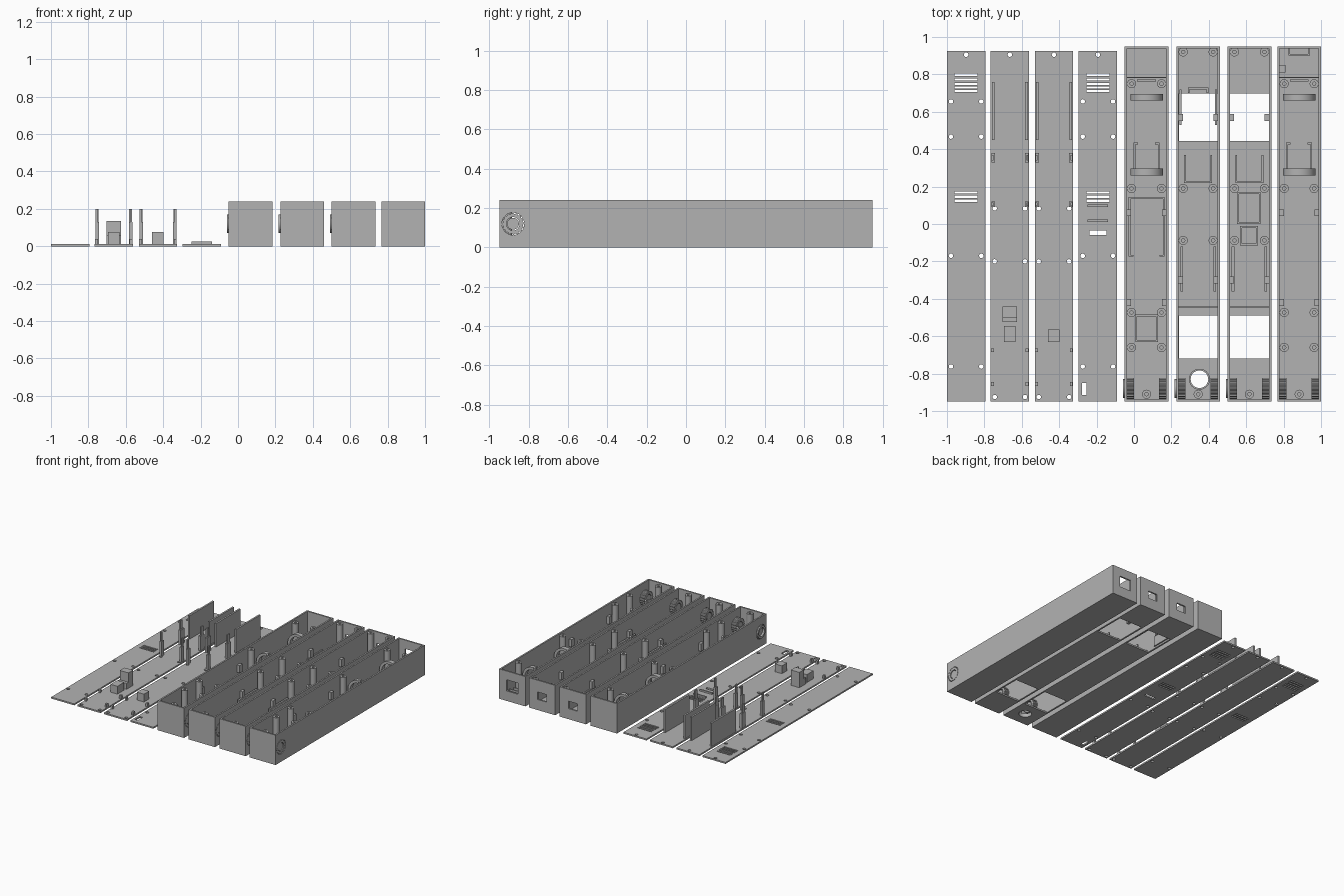
import bpy, bmesh, math
from mathutils import Matrix, Vector

if "Cube" in bpy.data.objects:
    bpy.data.objects.remove(bpy.data.objects["Cube"])

grey = bpy.data.materials.new("mid grey")
grey.diffuse_color = (0.45, 0.45, 0.45, 1)
grey.use_nodes = True
grey.node_tree.nodes["Principled BSDF"].inputs["Base Color"].default_value = grey.diffuse_color

FLOOR = WALL = 0.0125
WIDTH, HALF, TOP = 0.234, 0.95, 0.24
BOSS_TOP = TOP - 0.012


def block(bm, x0, x1, y0, y1, z0, z1):
    m = Matrix.Translation(((x0 + x1) / 2, (y0 + y1) / 2, (z0 + z1) / 2))
    bmesh.ops.create_cube(bm, size=1, matrix=m @ Matrix.Diagonal((x1 - x0, y1 - y0, z1 - z0, 1)))


def rod(bm, c, r, length, axis='Z', n=24):
    rot = {'Z': Matrix(), 'X': Matrix.Rotation(math.pi / 2, 4, 'Y'),
           'Y': Matrix.Rotation(math.pi / 2, 4, 'X')}[axis]
    bmesh.ops.create_cone(bm, cap_ends=True, segments=n, radius1=r, radius2=r,
                          depth=length, matrix=Matrix.Translation(c) @ rot)


def tube(bm, c, ro, ri, length, axis='Z', n=24, teeth=0):
    """Hollow cylinder centred on c, optionally with notches on its outer rim."""
    rot = {'Z': Matrix(), 'X': Matrix.Rotation(math.pi / 2, 4, 'Y'),
           'Y': Matrix.Rotation(math.pi / 2, 4, 'X')}[axis]
    m = Matrix.Translation(c) @ rot
    rings = []
    for i in range(n):
        a = 2 * math.pi * i / n
        out = ro - (teeth if i % 4 > 1 else 0)
        rings.append([bm.verts.new(m @ Vector((r * math.cos(a), r * math.sin(a), z)))
                      for r, z in ((out, -length / 2), (out, length / 2),
                                   (ri, length / 2), (ri, -length / 2))])
    for i in range(n):
        a, b = rings[i], rings[(i + 1) % n]
        for k in range(4):
            j = (k + 1) % 4
            bm.faces.new((a[k], b[k], b[j], a[j]))


def frame(bm, x0, x1, y0, y1, z1, sides="LRFB", t=0.01):
    """Low ribs standing on the floor along the chosen sides of a rectangle."""
    z0 = FLOOR - 0.002
    if "L" in sides: block(bm, x0, x0 + t, y0, y1, z0, z1)
    if "R" in sides: block(bm, x1 - t, x1, y0, y1, z0, z1)
    if "F" in sides: block(bm, x0, x1, y0, y0 + t, z0, z1)
    if "B" in sides: block(bm, x0, x1, y1 - t, y1, z0, z1)


def finish(name, bm, x=0, smooth=False):
    bmesh.ops.recalc_face_normals(bm, faces=bm.faces)
    me = bpy.data.meshes.new(name)
    bm.to_mesh(me)
    bm.free()
    me.materials.append(grey)
    ob = bpy.data.objects.new(name, me)
    ob.location.x = x
    bpy.context.collection.objects.link(ob)
    if smooth:
        bpy.ops.object.select_all(action='DESELECT')
        ob.select_set(True)
        bpy.context.view_layer.objects.active = ob
        bpy.ops.object.shade_smooth_by_angle(angle=math.radians(30))
    return ob


def cut(ob, cutter_bm):
    cutter = finish("cutter", cutter_bm, ob.location.x)
    mod = ob.modifiers.new("cut", 'BOOLEAN')
    mod.operation, mod.solver, mod.object = 'DIFFERENCE', 'EXACT', cutter
    bpy.context.view_layer.update()
    old = ob.data
    new = bpy.data.meshes.new_from_object(ob.evaluated_get(bpy.context.evaluated_depsgraph_get()))
    ob.modifiers.clear()
    ob.data = new
    bpy.data.meshes.remove(old)
    bpy.data.objects.remove(cutter)


# ---------- four open cases ----------
W = WIDTH / 2
DIAL_Y, DIAL_Z = -0.88, 0.12
outer_rows = (0.75, 0.19, -0.473, -0.66)
inner_rows = (0.92, 0.19, -0.088)
for i, cx in enumerate((0.067, 0.343, 0.617, 0.883)):
    tag = "case_%d_" % (i + 1)
    middle = i in (1, 2)

    # shell with cavity, openings and dial holes
    bm = bmesh.new()
    block(bm, -W, W, -HALF, HALF, 0, TOP)
    shell = finish(tag + "shell", bm, cx)
    bm = bmesh.new()
    block(bm, -W + WALL, W - WALL, -HALF + WALL, HALF - WALL, FLOOR, TOP + 0.1)
    cut(shell, bm)
    bm = bmesh.new()
    for s in (-1, 1):
        rod(bm, (s * W, DIAL_Y, DIAL_Z), 0.057, 0.05, 'X', 32)
    if middle:
        edge = W - WALL - 0.001
        block(bm, -edge, edge, 0.445, 0.697, -0.05, 0.05)
        block(bm, -edge, edge, -0.72, -0.49, -0.05, 0.05)
        block(bm, -0.04, 0.04, HALF - 0.04, HALF + 0.05, 0.085, 0.145)
    if i == 1:
        rod(bm, (0.007, -0.83, 0), 0.047, 0.1, 'Z', 32)
    if i == 3:
        block(bm, -0.05, 0.05, HALF - 0.04, HALF + 0.05, 0.08, 0.17)
    cut(shell, bm)

    # screw bosses with webs to the side walls
    bm = bmesh.new()
    h = BOSS_TOP - FLOOR + 0.002
    zc = FLOOR - 0.002 + h / 2
    for y in inner_rows if middle else outer_rows:
        for s in (-1, 1):
            tube(bm, (s * 0.08, y, zc), 0.024, 0.009, h)
            xs = sorted((s * 0.1, s * (W - 0.005)))
            block(bm, xs[0], xs[1], y - 0.005, y + 0.005, FLOOR - 0.002, BOSS_TOP)
    tube(bm, (0, -0.91, zc), 0.024, 0.009, h)
    finish(tag + "screw_bosses", bm, cx, True)

    # toothed dials in both side walls, the left one standing proud
    bm = bmesh.new()
    for s in (-1, 1):
        tube(bm, (s * (W - 0.025), DIAL_Y, DIAL_Z), 0.056, 0.034, 0.05, 'X', 64, 0.005)
        rod(bm, (s * (W - 0.027), DIAL_Y, DIAL_Z), 0.03, 0.045, 'X')
    if i < 3:
        tube(bm, (-W - 0.002, DIAL_Y, DIAL_Z), 0.05, 0.034, 0.014, 'X', 48)
    finish(tag + "dials", bm, cx, True)

    # ribs, cradles and clips
    bm = bmesh.new()
    if not middle:
        for y in (0.678, 0.278):
            tube(bm, (0, y, 0.098), 0.087, 0.066, 0.036, 'Y', 40)
        frame(bm, -0.07, 0.07, 0.28, 0.435, 0.09, "LR")
        for s in (-1, 1):
            xs = sorted((s * 0.07, s * 0.045))
            block(bm, xs[0], xs[1], 0.425, 0.435, FLOOR - 0.002, 0.09)
        block(bm, -W + 0.01, W - 0.01, 0.78, 0.786, FLOOR - 0.002, 0.03)
        frame(bm, -0.05, 0.05, 0.765, 0.773, 0.1, "B")
    if i == 0:
        frame(bm, -0.097, 0.097, -0.175, 0.145, 0.06, "LRB")
        for s in (-1, 1):
            xs = sorted((s * 0.097, s * 0.07))
            block(bm, xs[0], xs[1], -0.175, -0.165, FLOOR - 0.002, 0.06)
        frame(bm, -0.06, 0.06, -0.63, -0.485, 0.03)
    if middle:
        frame(bm, -0.075, 0.075, 0.22, 0.37, 0.09, "LRF")
        frame(bm, -0.095, 0.095, -0.36, -0.12, 0.1, "LR", 0.014)
        block(bm, -W + 0.01, W - 0.01, -0.45, -0.442, FLOOR - 0.002, 0.022)
    if i == 1:
        frame(bm, -0.1, 0.1, 0.53, 0.72, 0.09, "LR")
        frame(bm, -0.055, 0.055, 0.70, 0.73, 0.04, "LRB")
        tube(bm, (0.007, -0.83, 0.02), 0.056, 0.047, 0.02, 'Z', 32)
    if i == 2:
        frame(bm, -0.065, 0.06, 0.0, 0.17, 0.05)
        frame(bm, -0.05, 0.045, -0.115, -0.012, 0.03)
    if i == 3:
        frame(bm, -0.058, 0.058, 0.9, 0.945, 0.08, "LRF")
        block(bm, -W + 0.005, -W + 0.045, 0.81, 0.85, FLOOR - 0.002, 0.06)
    for y in ((0.57, -0.30) if middle else (-0.42, 0.06)):
        for s in (-1, 1):
            xs = sorted((s * (W - 0.005), s * (W - 0.035)))
            block(bm, xs[0], xs[1], y - 0.018, y + 0.018, 0.09, 0.15)
    finish(tag + "ribs", bm, cx, True)

# ---------- four lids ----------
LW, T = 0.1025, 0.012
for i, cx in enumerate((-0.8975, -0.664, -0.428, -0.193)):
    tag = "lid_%d_" % (i + 1)
    middle = i in (1, 2)
    bm = bmesh.new()
    block(bm, -LW, LW, -0.948, 0.925, 0, T)
    lid = finish(tag + "plate", bm, cx)

    # screw holes, vent slots and connector slots
    bm = bmesh.new()
    rod(bm, (0, 0.905, 0), 0.012, 0.1, n=16)
    for y in (0.083, -0.2, -0.925) if middle else (0.655, 0.467, -0.17, -0.762):
        for s in (-1, 1):
            rod(bm, (s * 0.081, y, 0), 0.012, 0.1, n=16)
    if not middle:
        for y in (0.798, 0.773, 0.748, 0.73, 0.711, 0.168, 0.146, 0.124):
            block(bm, -0.062, 0.062, y - 0.006, y + 0.006, -0.05, 0.05)
    if i == 3:
        block(bm, -0.045, 0.045, -0.058, -0.036, -0.05, 0.05)
        block(bm, -0.085, -0.06, -0.915, -0.85, -0.05, 0.05)
    cut(lid, bm)

    bm = bmesh.new()
    z0 = T - 0.002
    if middle:
        for s in (-1, 1):
            # tall side rails, clip posts and small end tabs
            for x0, x1, y0, y1, z1 in ((0.082, 0.096, 0.45, 0.76, 0.2),
                                       (0.08, 0.099, 0.33, 0.38, 0.13),
                                       (0.088, 0.098, 0.34, 0.37, 0.2),
                                       (0.08, 0.099, 0.09, 0.12, 0.13),
                                       (0.088, 0.098, 0.095, 0.115, 0.2),
                                       (0.085, 0.1, -0.685, -0.665, 0.04),
                                       (0.085, 0.1, -0.865, -0.845, 0.04)):
                xs = sorted((s * x0, s * x1))
                block(bm, xs[0], xs[1], y0, y1, z0, z1)
    if i == 1:
        block(bm, -0.038, 0.038, -0.50, -0.44, z0, 0.135)
        block(bm, -0.038, 0.038, -0.525, -0.50, z0, 0.06)
        block(bm, -0.031, 0.031, -0.63, -0.545, z0, 0.075)
    if i == 2:
        block(bm, -0.031, 0.031, -0.63, -0.565, z0, 0.075)
    if i == 3:
        for y in (0.097, 0.017):
            block(bm, -0.055, 0.055, y - 0.006, y + 0.006, z0, 0.025)
    if bm.verts:
        finish(tag + "fittings", bm, cx)
    else:
        bm.free()
